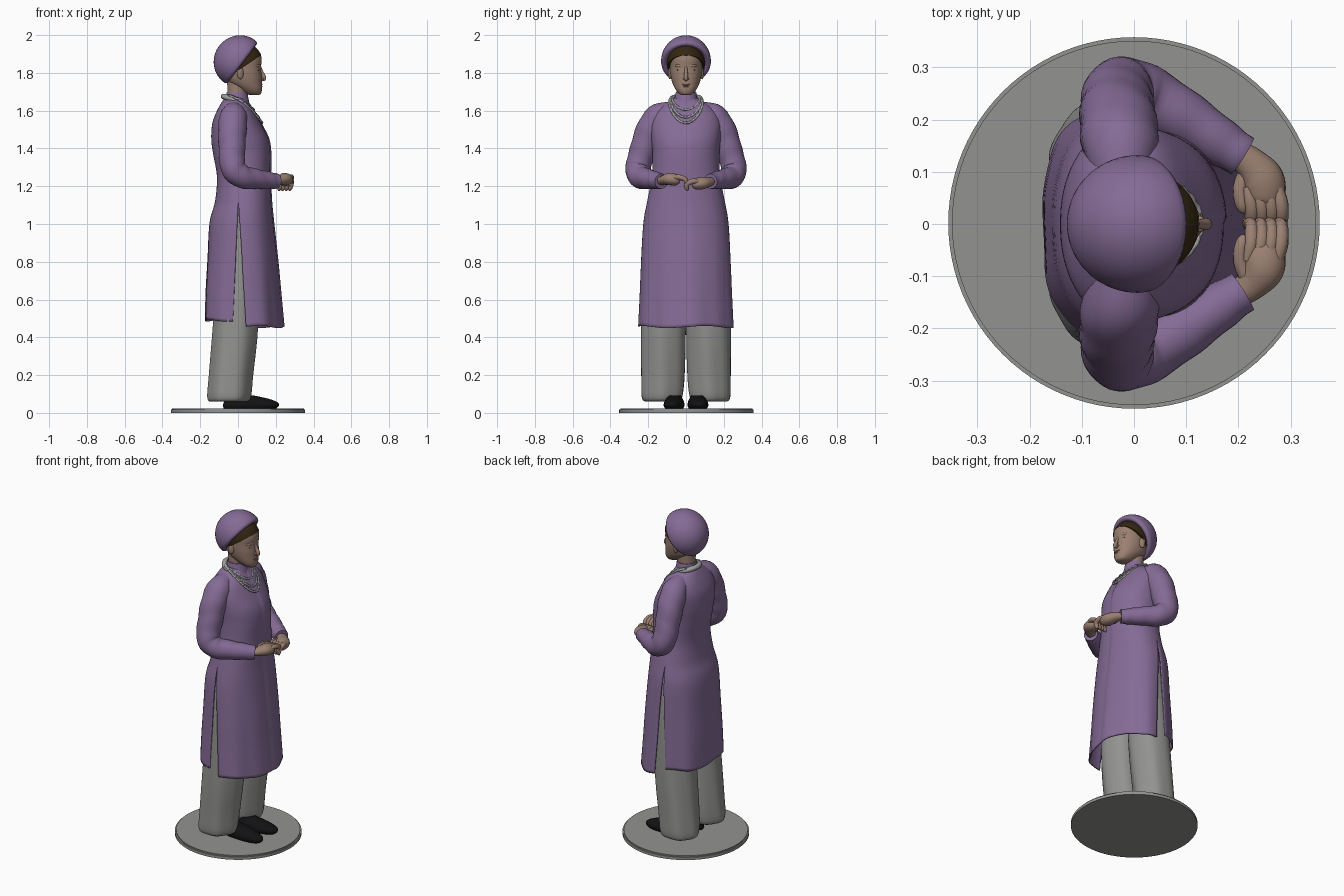
import bpy, bmesh, math
from mathutils import Vector, Matrix

if "Cube" in bpy.data.objects:
    bpy.data.objects.remove(bpy.data.objects["Cube"])

def material(name, c):
    m = bpy.data.materials.new(name)
    m.diffuse_color = (*c, 1)
    m.use_nodes = True
    m.node_tree.nodes["Principled BSDF"].inputs["Base Color"].default_value = m.diffuse_color
    return m

PURPLE = material("purple cloth", (0.235, 0.148, 0.305))
GREY = material("grey cloth", (0.29, 0.29, 0.28))
SKIN = material("skin", (0.325, 0.215, 0.165))
HAIR = material("dark brown hair", (0.035, 0.02, 0.006))
BLACK = material("black leather", (0.006, 0.006, 0.007))
SILVER = material("silver beads", (0.36, 0.37, 0.36))
LIP = material("lips", (0.27, 0.16, 0.125))

def finish(bm, name, mat, angle=50):
    bmesh.ops.recalc_face_normals(bm, faces=bm.faces)
    if not any(e.is_boundary for e in bm.edges) and bm.calc_volume(signed=True) < 0:
        bmesh.ops.reverse_faces(bm, faces=bm.faces)
    me = bpy.data.meshes.new(name)
    bm.to_mesh(me)
    bm.free()
    me.materials.append(mat)
    ob = bpy.data.objects.new(name, me)
    bpy.context.collection.objects.link(ob)
    bpy.ops.object.select_all(action='DESELECT')
    ob.select_set(True)
    bpy.context.view_layer.objects.active = ob
    bpy.ops.object.shade_smooth_by_angle(angle=math.radians(angle))
    return ob

def skin_rows(bm, rows, closed):
    vs = [[bm.verts.new(p) for p in r] for r in rows]
    n = len(rows[0])
    for a, b in zip(vs, vs[1:]):
        for i in range(n if closed else n - 1):
            j = (i + 1) % n
            bm.faces.new((a[i], a[j], b[j], b[i]))
    return vs

def grid(name, rows, mat):
    """Skin closed point rings and cap both ends."""
    bm = bmesh.new()
    vs = skin_rows(bm, rows, True)
    bm.faces.new(vs[0])
    bm.faces.new(vs[-1])
    return finish(bm, name, mat)

def spline(keys, t):
    """Smooth interpolation of key rows; t runs from 0 to len-1."""
    i = min(int(t), len(keys) - 2)
    u = t - i
    k = [keys[max(0, min(len(keys) - 1, i + d))] for d in (-1, 0, 1, 2)]
    return [0.5 * (2*b + (c - a)*u + (2*a - 5*b + 4*c - d)*u*u + (3*b - a - 3*c + d)*u**3)
            for a, b, c, d in zip(*k)]

def samples(keys, per):
    return [spline(keys, i / per) for i in range((len(keys) - 1) * per + 1)]

def ellipse(row, th, e=2.0, fold=0.0):
    """Point on a super-ellipse; row = z, x back, x front, y centre, y radius."""
    z, xb, xf, cy, ry = row
    p = lambda v: math.copysign(abs(v) ** (2 / e), v)
    k = 1 + fold
    return Vector(((xb + xf) / 2 + (xf - xb) / 2 * k * p(math.cos(th)), cy + ry * k * p(math.sin(th)), z))

def loft(name, keys, mat, n=32, per=4, e=2.0, fold=lambda th, z: 0):
    return grid(name, [[ellipse(r, 2*math.pi*i/n, e, fold(2*math.pi*i/n, r[0])) for i in range(n)]
                       for r in samples(keys, per)], mat)

def tube(name, keys, mat, n=16, per=5, wrinkle=0.0, flat=1.0):
    """Tube through keys (x, y, z, radius); flat squashes it vertically."""
    pts = samples(keys, per)
    rows = []
    for i, p in enumerate(pts):
        a, b = pts[max(0, i - 1)], pts[min(len(pts) - 1, i + 1)]
        d = (Vector(b[:3]) - Vector(a[:3])).normalized()
        q = Vector((1, 0, 0)).rotation_difference(d)
        u, w = q @ Vector((0, 1, 0)), q @ Vector((0, 0, 1))
        rows.append([Vector(p[:3]) + p[3] * (1 + wrinkle * math.sin(i * 1.3 + 2 * math.sin(t)))
                     * (u * math.cos(t) + w * flat * math.sin(t))
                     for t in [2*math.pi*j/n for j in range(n)]])
    return grid(name, rows, mat)

def ball(name, c, r, mat, seg=16, turn=0.0):
    bm = bmesh.new()
    bmesh.ops.create_uvsphere(bm, u_segments=seg, v_segments=seg * 2 // 3, radius=1)
    bm.transform(Matrix.Translation(c) @ Matrix.Rotation(turn, 4, 'Z') @ Matrix.Diagonal((*r, 1)))
    return finish(bm, name, mat)

# round base
bm = bmesh.new()
bmesh.ops.create_cone(bm, cap_ends=True, segments=96, radius1=0.356, radius2=0.356, depth=0.024,
                      matrix=Matrix.Translation((0, 0.002, 0.012)))
rim = [e for e in bm.edges if all(v.co.z > 0.02 for v in e.verts)]
bmesh.ops.bevel(bm, geom=rim, offset=0.007, segments=2, affect='EDGES')
finish(bm, "base_disc", GREY)

# robe: front and back halves, welded above the side slits
E = 2.25
ROBE = [(1.665, -0.068, 0.04, 0, 0.058), (1.64, -0.085, 0.052, 0, 0.10), (1.59, -0.112, 0.085, 0, 0.165),
        (1.53, -0.133, 0.118, 0, 0.185), (1.45, -0.138, 0.157, 0, 0.18), (1.37, -0.128, 0.168, 0, 0.174),
        (1.25, -0.108, 0.167, 0, 0.178), (1.12, -0.118, 0.172, 0, 0.202), (1.0, -0.148, 0.183, 0, 0.222),
        (0.8, -0.160, 0.203, 0, 0.233), (0.62, -0.171, 0.218, 0, 0.24), (0.455, -0.176, 0.232, 0, 0.247)]

def robe_point(row, th):
    drop = max(0, (1.12 - row[0]) / 0.665)
    p = ellipse(row, th, E, 0.025 * drop * math.cos(5 * th) + 0.008 * drop * math.sin(11 * th))
    if 0.01 < th < 1.2:
        p.x += 0.006 * (1 - th / 1.2)          # overlapping front edge
    if math.cos(th) < 0:
        p.z += 0.035 * drop                    # shorter back hem
    p.z += 0.006 * drop * math.sin(4 * th)
    return p

bm = bmesh.new()
for front in (True, False):
    rows = []
    for r in samples(ROBE, 6):
        drop = max(0, (1.12 - r[0]) / 0.665)
        edge = 0.002 + (0.04 if front else -0.03) * drop
        k = (edge - (r[1] + r[2]) / 2) / ((r[2] - r[1]) / 2)
        te = math.acos(math.copysign(abs(k) ** (E / 2), k))
        a, b = (-te, te) if front else (te, 2 * math.pi - te)
        row = [robe_point(r, a + (b - a) * i / 60) for i in range(61)]
        if drop == 0 and not front:            # share the side seam exactly
            row[0], row[-1] = rows_front[len(rows)][-1], rows_front[len(rows)][0]
        rows.append(row)
    if front:
        rows_front = rows
    skin_rows(bm, rows, False)
bmesh.ops.remove_doubles(bm, verts=bm.verts, dist=0.0003)
robe = finish(bm, "robe", PURPLE)
mod = robe.modifiers.new("thickness", 'SOLIDIFY')
mod.thickness, mod.offset = 0.007, 0

# standing collar and light neck band behind it
loft("robe_collar", [(1.63, -0.075, 0.062, 0, 0.072), (1.66, -0.068, 0.056, 0, 0.062),
                     (1.695, -0.06, 0.05, 0, 0.055)], PURPLE, per=3)
tube("neck_band", [(-0.008 - 0.068*math.cos(a), 0.072*math.sin(a), 1.675 - 0.02*(1 - math.cos(a)), 0.015)
                   for a in [-1.5 + 0.3*i for i in range(11)]], SILVER, n=10, per=2)

# necklaces
for k, (xf, zf, w) in enumerate([(0.078, 1.605, 0.072), (0.104, 1.565, 0.081), (0.123, 1.535, 0.088)]):
    pts = []
    for i in range(25):
        a = -2.3 + 4.6 * i / 24
        s = (1 + math.cos(a)) / 2
        pts.append((-0.08 + (xf + 0.085) * s, w * math.sin(a), 1.682 - (1.682 - zf) * s * s, 0.006))
    tube("necklace_%d" % (k + 1), pts, SILVER, n=8, per=4, wrinkle=0.15)

for s, side in ((1, "left"), (-1, "right")):
    # wide trouser leg
    loft(side + "_trouser_leg",
         [(0.06, -0.148, 0.045, s*0.13, 0.09), (0.085, -0.160, 0.066, s*0.127, 0.110), (0.2, -0.152, 0.078, s*0.122, 0.117),
          (0.45, -0.133, 0.105, s*0.119, 0.119), (0.8, -0.11, 0.115, s*0.112, 0.113), (1.12, -0.08, 0.1, s*0.095, 0.098)],
         GREY, n=56, per=5,
         fold=lambda th, z: 0.03 * max(0, 1 - z) * math.cos(6 * th + 2 * z))
    # shoe, turned slightly outward
    shoe = loft(side + "_shoe", [(0.022, -0.08, 0.195, 0, 0.046), (0.038, -0.085, 0.212, 0, 0.053), (0.056, -0.08, 0.205, 0, 0.051),
                                 (0.074, -0.075, 0.16, 0, 0.043), (0.092, -0.07, 0.08, 0, 0.03)], BLACK, e=2.3)
    shoe.data.transform(Matrix.Translation((0.005, s*0.058, 0)) @ Matrix.Rotation(s*0.08, 4, 'Z'))
    # sleeve
    tube(side + "_sleeve", [(-0.02, s*0.08, 1.60, 0.05), (-0.025, s*0.145, 1.565, 0.073), (-0.03, s*0.194, 1.49, 0.074),
                            (-0.032, s*0.228, 1.39, 0.070), (-0.026, s*0.253, 1.30, 0.067), (0.02, s*0.245, 1.252, 0.062),
                            (0.10, s*0.200, 1.238, 0.053), (0.17, s*0.154, 1.23, 0.045), (0.208, s*0.130, 1.226, 0.040)],
         PURPLE, n=28, per=5, wrinkle=0.022)
    # hand: palm, four curled fingers and thumb
    h = 0.012 if s < 0 else -0.010
    g = 0.012 if s < 0 else -0.008              # right fingers reach over the left
    tube(side + "_palm", [(0.195, s*0.137, 1.226, 0.026), (0.225, s*0.115, 1.227 + h/2, 0.032),
                          (0.247, s*0.085, 1.226 + h, 0.041), (0.252, s*0.05, 1.222 + h, 0.037),
                          (0.25, s*0.035, 1.22 + h, 0.022)], SKIN, flat=0.8)
    for f in range(4):
        x = 0.282 - f * 0.019
        tube("%s_finger_%d" % (side, f + 1),
             [(x - 0.008, s*0.07, 1.234 + h, 0.012), (x, s*0.036, 1.236 + h, 0.0145), (x, s*0.014 + g, 1.222 + h, 0.013),
              (x - 0.006, s*0.012 + g, 1.20 + h, 0.012), (x - 0.008, s*0.02 + g, 1.188 + h, 0.006)], SKIN, n=10, per=3)
    tube(side + "_thumb", [(0.218, s*0.105, 1.225 + h, 0.016), (0.203, s*0.07, 1.232 + h, 0.014),
                           (0.207, s*0.035, 1.235 + h, 0.012), (0.212, s*0.022, 1.234 + h, 0.005)], SKIN, n=10, per=3)
    # ear, eye and brow ridge
    ball(side + "_ear", (0.012, s*0.085, 1.80), (0.019, 0.009, 0.034), SKIN, 16, s*-0.35)
    ball(side + "_eye", (0.1105, s*0.036, 1.815), (0.004, 0.015, 0.003), HAIR, 12, s*0.35)
    ball(side + "_brow_ridge", (0.104, s*0.034, 1.838), (0.013, 0.026, 0.011), SKIN, 16, s*0.4)

# neck and head
loft("neck", [(1.62, -0.06, 0.045, 0, 0.05), (1.70, -0.056, 0.05, 0, 0.05), (1.80, -0.06, 0.06, 0, 0.055)], SKIN)
loft("head", [(1.682, 0.072, 0.108, 0, 0.016), (1.69, 0.04, 0.121, 0, 0.036), (1.715, 0.0, 0.127, 0, 0.057),
              (1.75, -0.05, 0.126, 0, 0.073), (1.79, -0.072, 0.125, 0, 0.082), (1.83, -0.083, 0.122, 0, 0.085),
              (1.875, -0.085, 0.125, 0, 0.085), (1.915, -0.075, 0.11, 0, 0.075), (1.95, -0.03, 0.06, 0, 0.03)],
     SKIN, n=40, e=2.15)
tube("nose", [(0.112, 0, 1.845, 0.006), (0.124, 0, 1.808, 0.009), (0.138, 0, 1.776, 0.0115),
              (0.134, 0, 1.766, 0.010), (0.122, 0, 1.762, 0.006)], SKIN, n=14)
ball("nostrils", (0.126, 0, 1.769), (0.012, 0.016, 0.008), SKIN)
ball("upper_lip", (0.122, 0, 1.738), (0.009, 0.023, 0.005), LIP)
ball("lower_lip", (0.121, 0, 1.729), (0.009, 0.019, 0.005), LIP)

# hair: a shell cut along a sloping hairline
bm = bmesh.new()
bmesh.ops.create_uvsphere(bm, u_segments=40, v_segments=32, radius=1)
bm.transform(Matrix.Translation((0.013, 0, 1.852)) @ Matrix.Diagonal((0.119, 0.1, 0.112, 1)))
bmesh.ops.bisect_plane(bm, geom=bm.verts[:] + bm.edges[:] + bm.faces[:], plane_co=(0.125, 0, 1.895),
                       plane_no=(-0.55, 0, 0.83), clear_inner=True)
bmesh.ops.holes_fill(bm, edges=[e for e in bm.edges if e.is_boundary])
finish(bm, "hair", HAIR, 40)

# rounded cap: dome with a rolled rim, tilted back
profile = [(0.132 * math.cos(a), 0.134 * math.sin(a)) for a in [math.pi/2 * (1 - i/14) * 0.985 for i in range(14)] + [0]]
profile += [(0.131, -0.010), (0.125, -0.018), (0.114, -0.02), (0.104, -0.012), (0.092, 0.0)]
cap = grid("cap", [[Vector((1.05 * r * math.cos(t), r * math.sin(t), h)) for t in [2*math.pi*i/48 for i in range(48)]]
                   for r, h in profile], PURPLE)
cap.data.transform(Matrix.Translation((0.007, 0, 1.862)) @ Matrix.Rotation(-math.radians(53), 4, 'Y'))
